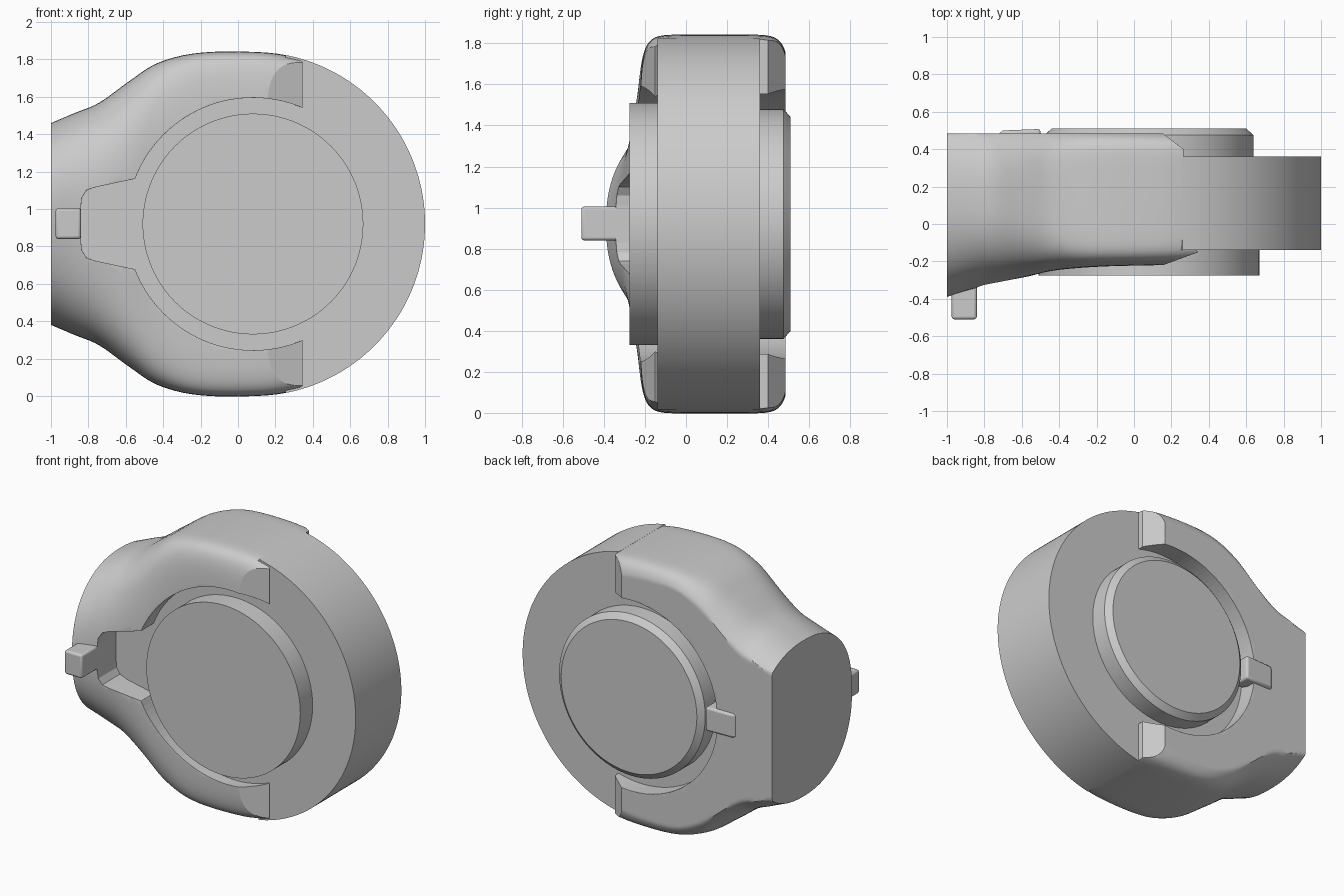
import bpy, bmesh, math
from mathutils import Vector

if "Cube" in bpy.data.objects:
    bpy.data.objects.remove(bpy.data.objects["Cube"], do_unlink=True)

CX, CZ = 0.08, 0.92          # wheel axis
BACK = 0.485                 # flat rear plane of the clamp

grey = bpy.data.materials.new("plain grey")
grey.use_nodes = True
grey.diffuse_color = (0.6, 0.6, 0.6, 1)
grey.node_tree.nodes["Principled BSDF"].inputs["Base Color"].default_value = (0.6, 0.6, 0.6, 1)


def loft(name, rings):
    """Skin closed rings of equal length and cap both ends."""
    bm = bmesh.new()
    rows = [[bm.verts.new(p) for p in ring] for ring in rings]
    n = len(rows[0])
    for a, b in zip(rows, rows[1:]):
        for i in range(n):
            j = (i + 1) % n
            bm.faces.new((a[i], a[j], b[j], b[i]))
    bm.faces.new(rows[0])
    bm.faces.new(rows[-1])
    bmesh.ops.recalc_face_normals(bm, faces=bm.faces)
    mesh = bpy.data.meshes.new(name)
    bm.to_mesh(mesh)
    bm.free()
    mesh.materials.append(grey)
    obj = bpy.data.objects.new(name, mesh)
    bpy.context.collection.objects.link(obj)
    return obj


def along_y(name, outline, y0, y1):
    return loft(name, [[(x, y, z) for x, z in outline] for y in (y0, y1)])


def circle(r, n=128):
    return [(CX + r * math.cos(2 * math.pi * i / n), CZ + r * math.sin(2 * math.pi * i / n))
            for i in range(n)]


def smooth(obj, angle=30):
    bpy.ops.object.select_all(action='DESELECT')
    obj.select_set(True)
    bpy.context.view_layer.objects.active = obj
    bpy.ops.object.shade_smooth_by_angle(angle=math.radians(angle))


def boolean(obj, cutter, operation):
    mod = obj.modifiers.new(cutter.name, 'BOOLEAN')
    mod.object, mod.operation, mod.solver = cutter, operation, 'EXACT'
    cutter.hide_render = True
    cutter.hide_set(True)


def bevel(obj, width, angle=40):
    mod = obj.modifiers.new("soft edges", 'BEVEL')
    mod.width, mod.segments = width, 3
    mod.limit_method, mod.angle_limit = 'ANGLE', math.radians(angle)


# Wheel: full radius outside the clamp, slimmer where the clamp wraps it
rim = [(x, z) if x > 0.255 else (CX + (x - CX) * 0.94, CZ + (z - CZ) * 0.94)
       for x, z in circle(0.92, 192)]
smooth(along_y("wheel", rim, -0.14, 0.36))
smooth(along_y("front_hub", circle(0.59), -0.275, -0.1))
smooth(loft("rear_hub", [[(x, y, z) for x, z in circle(r)]
                         for y, r in ((0.3, 0.56), (0.475, 0.56), (0.51, 0.52))]))

# Clamp body: x, half height, front y, squareness of the section
stations = [(-1, .54, -.39, 2.3), (-.87, .595, -.35, 2.5), (-.74, .65, -.32, 2.8),
            (-.58, .765, -.285, 3.6), (-.42, .865, -.25, 5.5), (-.19, .917, -.23, 8.5),
            (.15, .917, -.222, 9), (.36, .88, -.21, 9)]


def section(x, h, front, power, n=112):
    mid = 0.14
    ring = []
    for i in range(n):
        t = 2 * math.pi * (i + 0.5) / n
        c, s = math.cos(t), math.sin(t)
        y = mid - (mid - front) * math.copysign(abs(c) ** (2 / power), c)
        z = CZ + h * math.copysign(abs(s) ** (2 / power), s)
        ring.append((x, min(y, BACK), z))
    return ring


def spline(points, steps=5):
    """Catmull-Rom interpolation of the stations."""
    pts = [Vector(p) for p in points]
    pts = [pts[0] * 2 - pts[1]] + pts + [pts[-1]]
    out = []
    for a, b, c, d in zip(pts, pts[1:], pts[2:], pts[3:]):
        for k in range(steps):
            t = k / steps
            out.append((b * 2 + (c - a) * t + (a * 2 - b * 5 + c * 4 - d) * t * t
                        + (b * 3 - a - c * 3 + d) * t ** 3) / 2)
    return out + [pts[-1]]


clamp = loft("clamp_body", [section(*p) for p in spline(stations)])

# Arm ends, trimmed to the plan outline
plan = [(-1.2, .7), (.15, .7), (.15, .488), (.265, .4), (.265, -.07),
        (.345, -.15), (.15, -.222), (.15, -.7), (-1.2, -.7)]
trim = loft("arm_trim_cutter", [[(x, y, z) for x, y in plan] for z in (-0.5, 2.5)])
boolean(clamp, trim, 'INTERSECT')

# Front opening: round, with a tapering neck toward the mount
R = 0.675
start = math.radians(159)
arc = [(CX + R * math.cos(start * k / 48), CZ + R * math.sin(start * k / 48))
       for k in range(-48, 49)]
neck = [(-.77, .195), (-.81, .18), (-.835, .14), (-.84, .09)]
opening = arc + [(x, CZ + z) for x, z in neck] + [(x, CZ - z) for x, z in reversed(neck)]
# Arc runs from below through +x to above, so widen it past the arm ends
opening = [(x + max(0, x - 0.36) * 2, z) for x, z in opening]
boolean(clamp, along_y("front_opening_cutter", opening, -1, -0.135), 'DIFFERENCE')
boolean(clamp, along_y("rear_opening_cutter", circle(0.66), 0.355, 1), 'DIFFERENCE')
bevel(clamp, 0.018, 45)
smooth(clamp, 35)


# Retaining clip: front tab and rear tongue
def clip(name, plan_outline):
    obj = loft(name, [[(x, y, z) for x, y in plan_outline] for z in (0.84, 1.005)])
    bevel(obj, 0.015)
    smooth(obj)


clip("front_tab", [(-.975, -.2), (-.975, -.51), (-.84, -.51), (-.84, -.2)])
clip("rear_tongue", [(-.74, .47), (-.7, .5), (-.5, .508), (-.5, .38), (-.56, .38), (-.6, .45)])
